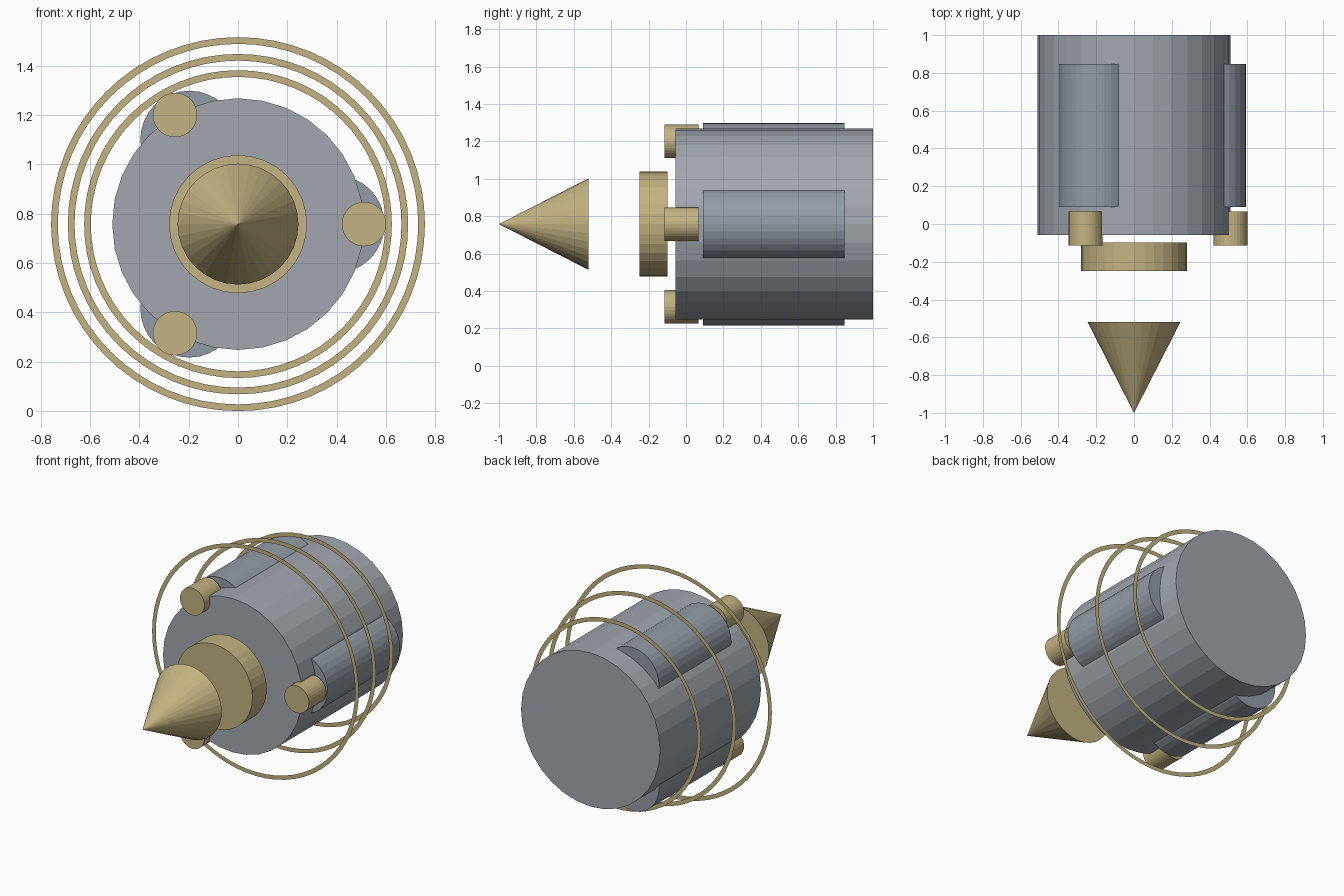
import bpy, bmesh
from math import pi, cos, sin
from mathutils import Matrix

if "Cube" in bpy.data.objects:
    bpy.data.objects.remove(bpy.data.objects["Cube"])

CZ = 0.758  # height of the common axis, which runs along y


def material(name, rgb):
    m = bpy.data.materials.new(name)
    m.diffuse_color = (*rgb, 1)
    m.use_nodes = True
    m.node_tree.nodes["Principled BSDF"].inputs["Base Color"].default_value = m.diffuse_color
    return m


GOLD = material("gold", (0.55, 0.45, 0.22))
STEEL = material("steel", (0.36, 0.39, 0.43))
POD = material("pod_steel", (0.29, 0.33, 0.38))


def finish(bm, name, mat):
    me = bpy.data.meshes.new(name)
    bm.to_mesh(me)
    bm.free()
    me.materials.append(mat)
    ob = bpy.data.objects.new(name, me)
    bpy.context.collection.objects.link(ob)
    return ob


def drum(name, mat, r_front, r_back, y0, y1, x=0, z=0, segs=32):
    """Closed cylinder or cone along y, offset x, z from the axis."""
    bm = bmesh.new()
    place = Matrix.Translation((x, (y0 + y1) / 2, CZ + z)) @ Matrix.Rotation(pi / 2, 4, 'X')
    # local +z turns to -y, so radius2 is the front end
    bmesh.ops.create_cone(bm, cap_ends=True, segments=segs, radius1=r_back,
                          radius2=r_front, depth=y1 - y0, matrix=place)
    return finish(bm, name, mat)


def flat_ring(name, r_out, r_in, y, segs=64):
    """Paper-thin annulus facing the front."""
    bm = bmesh.new()
    loops = []
    for r in (r_out, r_in):
        loops.append([bm.verts.new((r * cos(2 * pi * i / segs), y,
                                    CZ + r * sin(2 * pi * i / segs))) for i in range(segs)])
    o, n = loops
    for i in range(segs):
        j = (i + 1) % segs
        bm.faces.new((o[i], o[j], n[j], n[i]))
    return finish(bm, name, GOLD)


# Main body, collar disc and nose cone
drum("body", STEEL, 0.51, 0.51, -0.057, 1.0)
drum("collar_disc", GOLD, 0.28, 0.28, -0.248, -0.098)
drum("nose_cone", GOLD, 0.0, 0.245, -1.0, -0.52)

# Three side pods, each with a short barrel in front
for k in range(3):
    a = 2 * pi * k / 3
    c, s = cos(a), sin(a)
    drum(f"side_pod_{k + 1}", POD, 0.198, 0.198, 0.09, 0.848, 0.396 * c, 0.396 * s)
    drum(f"barrel_{k + 1}", GOLD, 0.09, 0.09, -0.115, 0.067, 0.511 * c, 0.511 * s)

# Three floating rings, shrinking toward the back
for k, (r, y) in enumerate([(0.758, 0.183), (0.69, 0.46), (0.624, 0.735)]):
    flat_ring(f"halo_ring_{k + 1}", r, r - 0.027, y)
